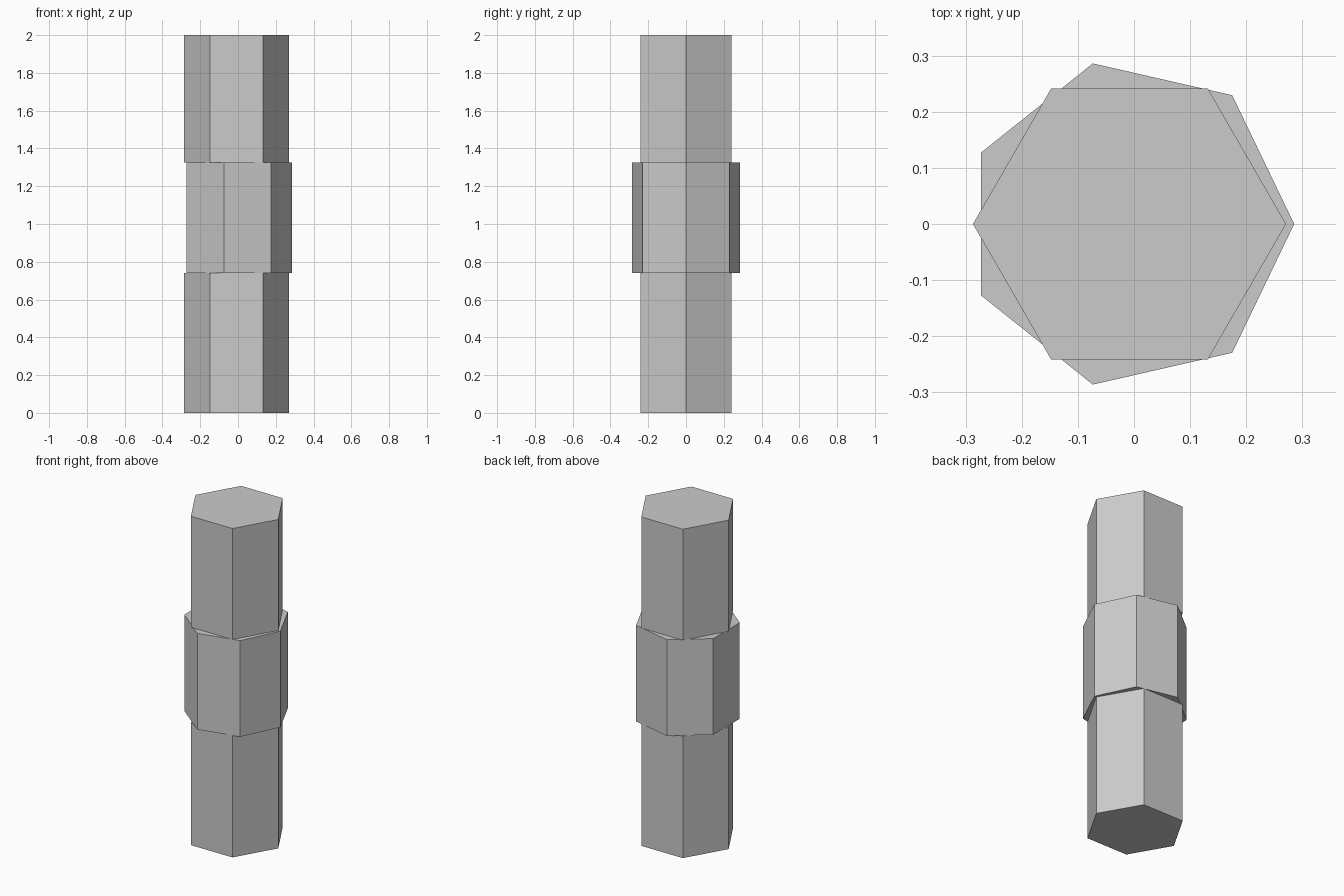
import bpy

cube = bpy.data.objects.get("Cube")
if cube:
    bpy.data.objects.remove(cube, do_unlink=True)

AXIS_X = -0.008  # shared axis, offset so the footprint is centred

grey = bpy.data.materials.new("plain grey")
grey.use_nodes = True
colour = (0.6, 0.6, 0.6, 1)
grey.diffuse_color = colour
grey.node_tree.nodes["Principled BSDF"].inputs["Base Color"].default_value = colour


def prism(name, sides, radius, bottom, top):
    """Upright flat-faced prism with one corner pointing to +x."""
    bpy.ops.mesh.primitive_cylinder_add(
        vertices=sides, radius=radius, depth=top - bottom,
        location=(AXIS_X, 0, (bottom + top) / 2),
        # the primitive's first corner lies on +y
        rotation=(0, 0, -1.570796))
    obj = bpy.context.object
    obj.name = name
    bpy.ops.object.transform_apply(location=False, rotation=True, scale=False)
    obj.data.materials.append(grey)
    return obj


# Six-sided shaft ends with a seven-sided collar between them
prism("lower_shaft", 6, 0.279, 0, 0.74)
prism("middle_collar", 7, 0.2935, 0.74, 1.325)
prism("upper_shaft", 6, 0.279, 1.325, 2)
